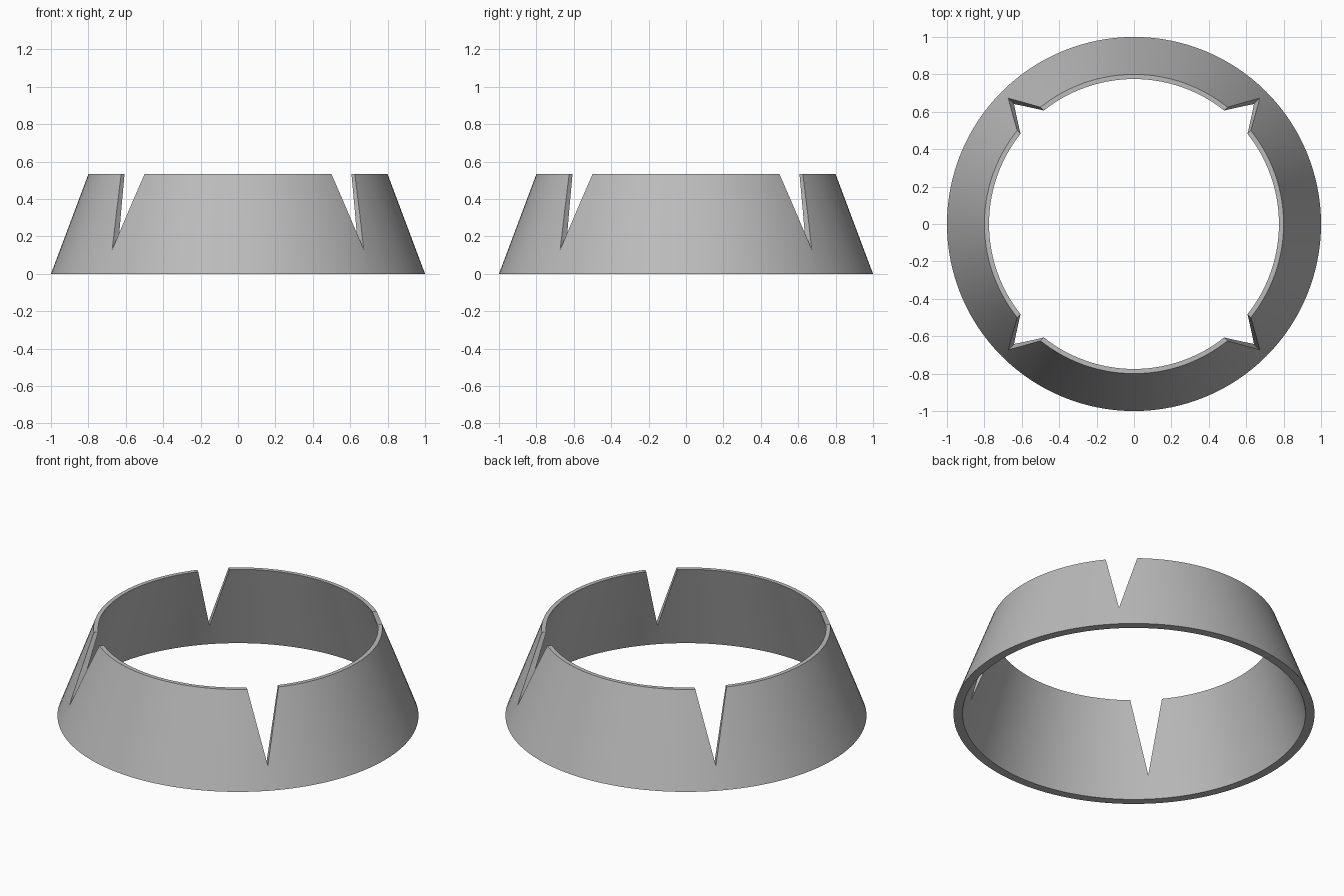
import bpy
import bmesh
import math
from mathutils import Matrix

HEIGHT = 0.533
SEGMENTS = 128
NOTCH_BASE = 0.13
NOTCH_HALF = 0.088

cube = bpy.data.objects.get("Cube")
if cube:
    bpy.data.objects.remove(cube, do_unlink=True)


def flat_material(name, color):
    mat = bpy.data.materials.new(name)
    mat.use_nodes = True
    mat.diffuse_color = color
    mat.node_tree.nodes["Principled BSDF"].inputs["Base Color"].default_value = color
    return mat


def add_object(name, bm):
    bmesh.ops.recalc_face_normals(bm, faces=bm.faces)
    mesh = bpy.data.meshes.new(name)
    bm.to_mesh(mesh)
    bm.free()
    obj = bpy.data.objects.new(name, mesh)
    bpy.context.collection.objects.link(obj)
    return obj


# Tapered ring: wall section revolved around the vertical axis
bm = bmesh.new()
section = [(1, 0), (0.8, HEIGHT), (0.775, HEIGHT), (0.95, 0)]
verts = [bm.verts.new((r, 0, z)) for r, z in section]
edges = [bm.edges.new((verts[i - 1], verts[i])) for i in range(4)]
bmesh.ops.spin(bm, geom=verts + edges, cent=(0, 0, 0), axis=(0, 0, 1),
               angle=math.tau, steps=SEGMENTS, use_merge=True)
bmesh.ops.remove_doubles(bm, verts=bm.verts, dist=0.0001)
ring = add_object("tapered_ring", bm)
ring.data.materials.append(flat_material("grey", (0.5, 0.5, 0.5, 1)))


def notch_cutter(angle):
    """V-shaped bar that crosses the whole ring along one diagonal."""
    bm = bmesh.new()
    scale = 1.5
    top = NOTCH_BASE + (HEIGHT - NOTCH_BASE) * scale
    half = NOTCH_HALF * scale
    tri = [bm.verts.new((-1.5, y, z))
           for y, z in ((0, NOTCH_BASE), (half, top), (-half, top))]
    face = bm.faces.new(tri)
    out = bmesh.ops.extrude_face_region(bm, geom=[face], use_keep_orig=True)
    moved = [v for v in out["geom"] if isinstance(v, bmesh.types.BMVert)]
    bmesh.ops.translate(bm, vec=(3, 0, 0), verts=moved)
    bm.transform(Matrix.Rotation(angle, 4, "Z"))
    cutter = add_object("notch_cutter", bm)
    cutter.hide_render = True
    return cutter


# Four notches: two diagonal bars cut through both sides
bpy.ops.object.select_all(action="DESELECT")
bpy.context.view_layer.objects.active = ring
ring.select_set(True)
for angle in (math.pi / 4, -math.pi / 4):
    cutter = notch_cutter(angle)
    cut = ring.modifiers.new("notch", "BOOLEAN")
    cut.operation = "DIFFERENCE"
    cut.solver = "EXACT"
    cut.object = cutter
    bpy.ops.object.modifier_apply(modifier=cut.name)
    bpy.data.objects.remove(cutter, do_unlink=True)

bpy.ops.object.shade_smooth_by_angle(angle=math.radians(30))
